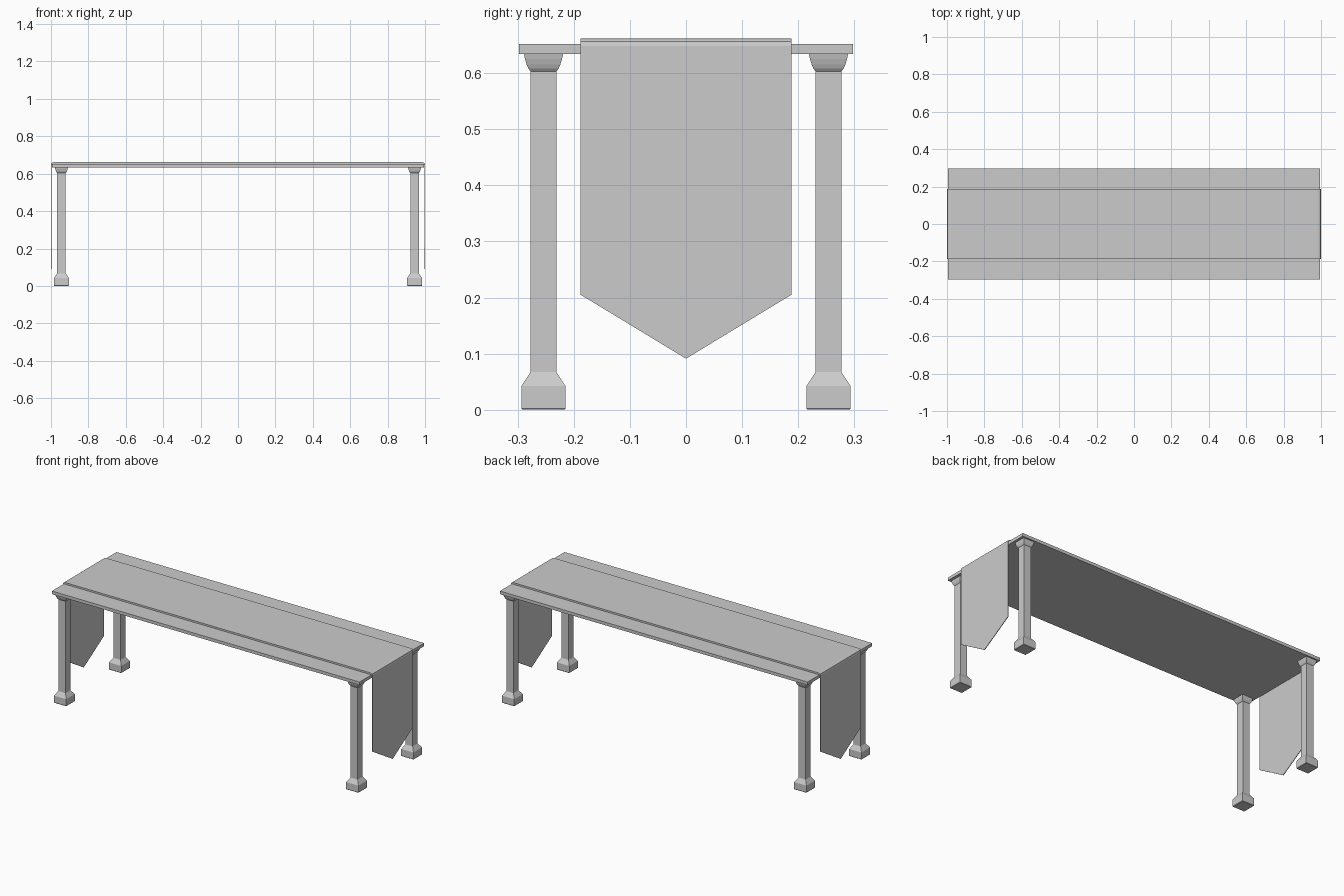
import bpy, bmesh

if "Cube" in bpy.data.objects:
    bpy.data.objects.remove(bpy.data.objects["Cube"])


def make_object(name, bm):
    bmesh.ops.recalc_face_normals(bm, faces=bm.faces)
    mesh = bpy.data.meshes.new(name)
    bm.to_mesh(mesh)
    bm.free()
    obj = bpy.data.objects.new(name, mesh)
    bpy.context.collection.objects.link(obj)
    return obj


def square_column(name, cx, cy, profile):
    """Stack of square rings given as (half width, z), capped at both ends."""
    bm = bmesh.new()
    rings = [[bm.verts.new((cx + sx * h, cy + sy * h, z))
              for sx, sy in ((-1, -1), (1, -1), (1, 1), (-1, 1))]
             for h, z in profile]
    for a, b in zip(rings, rings[1:]):
        for i in range(4):
            j = (i + 1) % 4
            bm.faces.new((a[i], a[j], b[j], b[i]))
    bm.faces.new(rings[0])
    bm.faces.new(rings[-1])
    return make_object(name, bm)


# Table top slab
bm = bmesh.new()
bmesh.ops.create_cube(bm, size=1)
bmesh.ops.scale(bm, vec=(1.988, 0.596, 0.018), verts=bm.verts)
bmesh.ops.translate(bm, vec=(0, 0, 0.643), verts=bm.verts)
make_object("table_top", bm)

# Four legs: plinth, square shaft and flared capital
LEG = [(0.038, 0), (0.0395, 0.002), (0.0395, 0.042), (0.023, 0.067),
       (0.023, 0.603), (0.027, 0.608), (0.030, 0.615), (0.033, 0.625),
       (0.035, 0.635)]
for xname, sx in (("left", -1), ("right", 1)):
    for yname, sy in (("front", -1), ("back", 1)):
        square_column(f"{yname}_{xname}_leg", sx * 0.944, sy * 0.254, LEG)

# Cloth runner: (outer x, outer z), (inner x, inner z); the last row is the
# hem, whose centre drops to a point
HALF = [((0.982, 0.662), (0.982, 0.651)),
        ((0.993, 0.660), (0.992, 0.651)),
        ((0.998, 0.656), (0.996, 0.650)),
        ((1.000, 0.648), (0.9965, 0.645)),
        ((1.000, 0.205), (0.9965, 0.205))]
rows = [(-1, r) for r in reversed(HALF)] + [(1, r) for r in HALF]
bm = bmesh.new()
sections = []
for i, (s, (outer, inner)) in enumerate(rows):
    drop = 0.114 if i in (0, len(rows) - 1) else 0
    loop = []
    for (x, z), ys in ((outer, (-0.188, 0, 0.188)), (inner, (0.188, 0, -0.188))):
        for y in ys:
            loop.append(bm.verts.new((s * x, y, z - (drop if y == 0 else 0))))
    sections.append(loop)
for a, b in zip(sections, sections[1:]):
    for i in range(6):
        j = (i + 1) % 6
        bm.faces.new((a[i], a[j], b[j], b[i]))
for loop in (sections[0], sections[-1]):
    bm.faces.new((loop[0], loop[1], loop[4], loop[5]))
    bm.faces.new((loop[1], loop[2], loop[3], loop[4]))
make_object("table_runner", bm)
